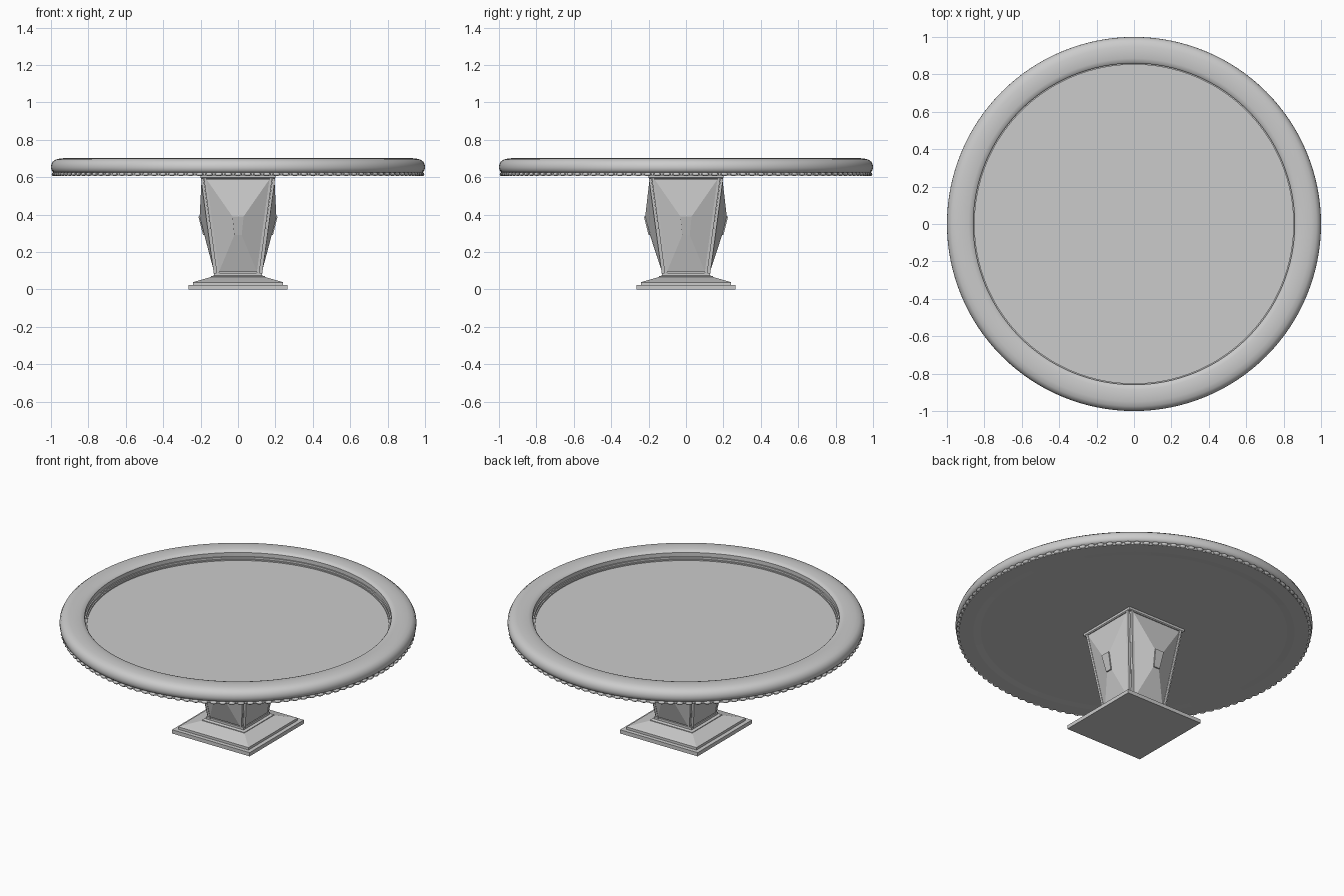
import bpy, bmesh
from math import sin, cos, pi
from mathutils import Matrix, Vector

if "Cube" in bpy.data.objects:
    bpy.data.objects.remove(bpy.data.objects["Cube"])

GREY = (0.6, 0.6, 0.6, 1)
stone = bpy.data.materials.new("plain grey")
stone.use_nodes = True
stone.diffuse_color = GREY
stone.node_tree.nodes["Principled BSDF"].inputs["Base Color"].default_value = GREY


def finish(name, bm, smooth=False):
    bmesh.ops.recalc_face_normals(bm, faces=bm.faces)
    mesh = bpy.data.meshes.new(name)
    bm.to_mesh(mesh)
    bm.free()
    mesh.materials.append(stone)
    obj = bpy.data.objects.new(name, mesh)
    bpy.context.collection.objects.link(obj)
    if smooth:
        bpy.ops.object.select_all(action="DESELECT")
        bpy.context.view_layer.objects.active = obj
        obj.select_set(True)
        bpy.ops.object.shade_smooth_by_angle(angle=0.6)
    return obj


def bridge(bm, loops, caps=True):
    """Skin a stack of closed point loops."""
    rings = [[bm.verts.new(p) for p in loop] for loop in loops]
    n = len(rings[0])
    for a, b in zip(rings, rings[1:]):
        for i in range(n):
            j = (i + 1) % n
            bm.faces.new((a[i], a[j], b[j], b[i]))
    if caps:
        bm.faces.new(rings[0])
        bm.faces.new(rings[-1])


def square(h, z):
    return [(-h, -h, z), (h, -h, z), (h, h, z), (-h, h, z)]


def square_stack(name, levels):
    bm = bmesh.new()
    bridge(bm, [square(h, z) for h, z in levels])
    return finish(name, bm)


def lathe(name, profile, segments=128, caps=True):
    bm = bmesh.new()
    bridge(bm, [[(r * cos(2 * pi * i / segments), r * sin(2 * pi * i / segments), z)
                 for i in range(segments)] for r, z in profile], caps)
    return finish(name, bm, True)


# Round top: sunken floor and a rounded rim with stepped inner edge
lathe("table_floor", [(0.9, 0.611), (0.9, 0.62), (0.848, 0.62), (0.848, 0.645)])
lathe("table_rim", [(0.9, 0.608), (0.845, 0.612), (0.845, 0.652), (0.852, 0.652),
                    (0.852, 0.664), (0.859, 0.664), (0.859, 0.688), (0.866, 0.695),
                    (0.885, 0.7), (0.92, 0.702), (0.95, 0.7), (0.975, 0.694),
                    (0.991, 0.682), (0.999, 0.665), (1.0, 0.65), (0.997, 0.636),
                    (0.988, 0.626), (0.98, 0.624), (0.98, 0.608), (0.9, 0.608)], caps=False)

# Row of beads under the rim
bm = bmesh.new()
BEADS = 120
for i in range(BEADS):
    place = (Matrix.Rotation(2 * pi * i / BEADS, 4, "Z")
             @ Matrix.Translation((0.985, 0, 0.616))
             @ Matrix.Diagonal((0.011, 0.022, 0.010, 1)))
    bmesh.ops.create_uvsphere(bm, u_segments=8, v_segments=6, radius=1, matrix=place)
finish("rim_beads", bm, True)

# Stepped square foot
square_stack("foot_plate", [(0.265, 0), (0.265, 0.023)])
square_stack("foot_step", [(0.24, 0.023), (0.24, 0.038), (0.225, 0.043), (0.145, 0.066),
                           (0.145, 0.07), (0.128, 0.074), (0.128, 0.088)])

# Tapered pedestal core and its cap
square_stack("pedestal_core", [(0.116, 0.08), (0.184, 0.6)])
square_stack("pedestal_cap", [(0.195, 0.592), (0.2, 0.597), (0.2, 0.612)])

# Paired ribs at each corner, with a groove between them
bm = bmesh.new()
for k in range(4):
    turn = Matrix.Rotation(k * pi / 2, 4, "Z")
    for dx, dy in ((0, -0.016), (-0.016, 0)):
        loops = []
        for h, z in ((0.122, 0.08), (0.192, 0.597)):
            loops.append([turn @ Vector((h + dx + x, h + dy + y, z))
                          for x, y in ((-0.007, -0.007), (0.007, -0.007),
                                       (0.007, 0.007), (-0.007, 0.007))])
        bridge(bm, loops)
finish("corner_ribs", bm)


# Faceted panels that rise to a small raised plate on each side
def trapezoid(top, bottom, z0, z1, d0, d1):
    return [Vector((-bottom, -d0, z0)), Vector((bottom, -d0, z0)),
            Vector((top, -d1, z1)), Vector((-top, -d1, z1))]


for k, (side, peak) in enumerate((("front", 0.218), ("left", 0.205),
                                  ("back", 0.218), ("right", 0.205))):
    turn = Matrix.Rotation(k * pi / 2, 4, "Z")
    bm = bmesh.new()
    bridge(bm, [[turn @ p for p in loop] for loop in (
        trapezoid(0.168, 0.102, 0.093, 0.588, 0.11, 0.175),
        trapezoid(0.168, 0.102, 0.093, 0.588, 0.128, 0.195),
        trapezoid(0.03, 0.02, 0.29, 0.39, peak - 0.025, peak))])
    finish(side + "_panel", bm)
    bm = bmesh.new()
    bridge(bm, [[turn @ p for p in loop] for loop in (
        trapezoid(0.03, 0.02, 0.29, 0.39, peak - 0.027, peak - 0.002),
        trapezoid(0.03, 0.02, 0.29, 0.39, peak - 0.018, peak + 0.007))])
    finish(side + "_plate", bm)
